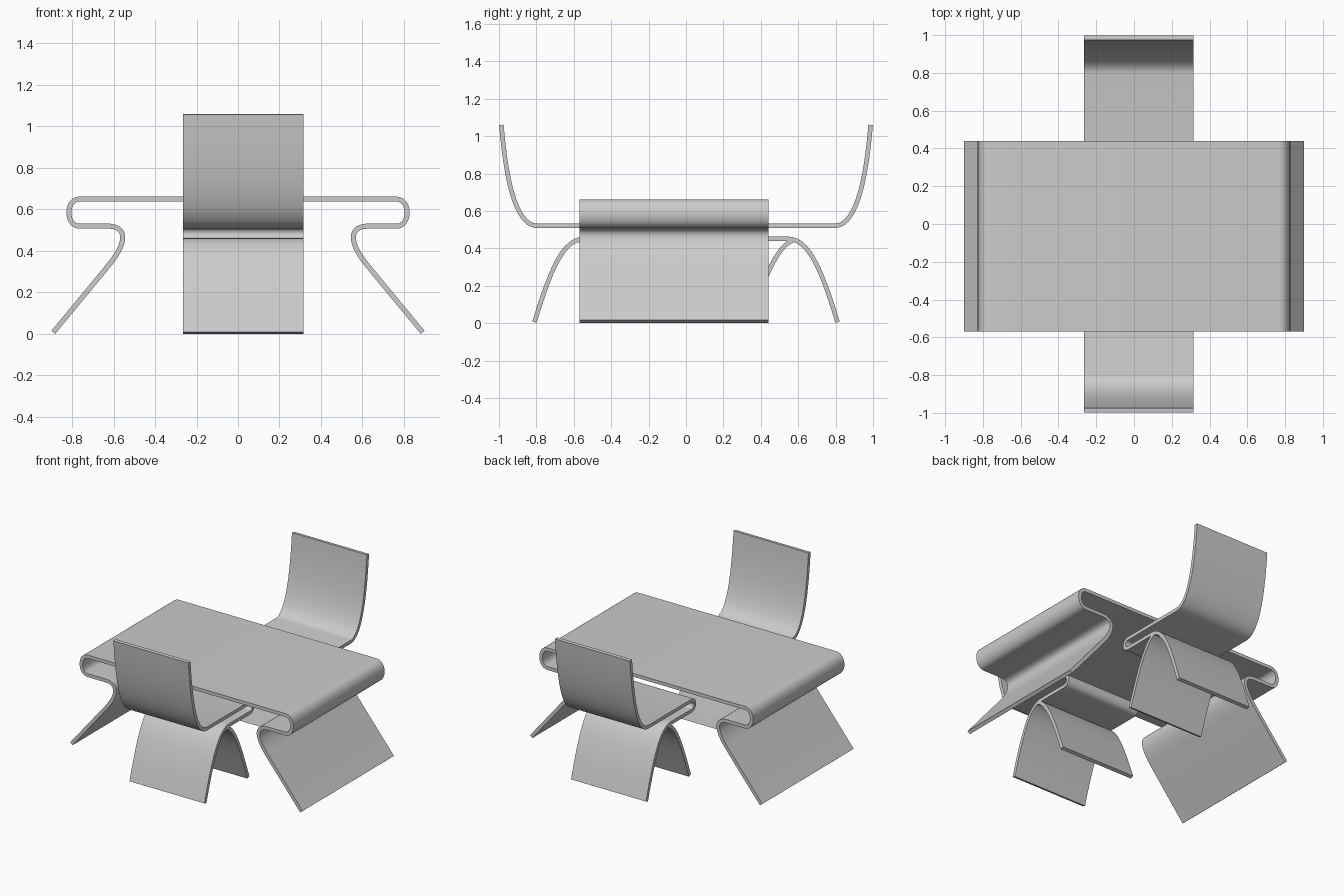
import bpy, bmesh
from mathutils import Vector

if "Cube" in bpy.data.objects:
    bpy.data.objects.remove(bpy.data.objects["Cube"])

THICK = 0.024
mat = bpy.data.materials.new("light grey")
mat.diffuse_color = (0.6, 0.6, 0.6, 1)
mat.use_nodes = True
mat.node_tree.nodes["Principled BSDF"].inputs["Base Color"].default_value = mat.diffuse_color


def bez(p0, p1, p2, p3, n=16):
    """Points of a cubic Bezier bend."""
    out = []
    for i in range(n + 1):
        t = i / n
        u = 1 - t
        out.append(tuple(u**3 * a + 3*u*u*t * b + 3*u*t*t * c + t**3 * d
                         for a, b, c, d in zip(p0, p1, p2, p3)))
    return out


def bent_sheet(name, path, lo, hi, place):
    """Thicken a 2D path and extrude it from lo to hi; place maps (u, v, w) to xyz."""
    pts = []
    for p in map(Vector, path):
        if not pts or (p - pts[-1]).length > 1e-5:
            pts.append(p)
    left, right = [], []
    for i, p in enumerate(pts):
        t = (pts[min(i + 1, len(pts) - 1)] - pts[max(i - 1, 0)])
        if 0 < i < len(pts) - 1:
            t = (pts[i + 1] - p).normalized() + (p - pts[i - 1]).normalized()
        n = Vector((-t.y, t.x)).normalized() * THICK / 2
        left.append(p + n)
        right.append(p - n)
    bm = bmesh.new()
    rows = [[bm.verts.new(place(a.x, a.y, w)) for a, w in
             ((l, lo), (l, hi), (r, hi), (r, lo))] for l, r in zip(left, right)]
    for a, b in zip(rows, rows[1:]):
        for k in range(4):
            m = (k + 1) % 4
            bm.faces.new((a[k], a[m], b[m], b[k]))
    bm.faces.new(rows[0])
    bm.faces.new(rows[-1])
    bmesh.ops.recalc_face_normals(bm, faces=bm.faces)
    me = bpy.data.meshes.new(name)
    bm.to_mesh(me)
    bm.free()
    me.materials.append(mat)
    ob = bpy.data.objects.new(name, me)
    bpy.context.collection.objects.link(ob)
    bpy.ops.object.select_all(action='DESELECT')
    ob.select_set(True)
    bpy.context.view_layer.objects.active = ob
    bpy.ops.object.shade_smooth_by_angle(angle=0.6)
    return ob


# Table: one continuous sheet, rolled at both ends into splayed legs
half = (bez((.765, .65), (.832, .65), (.832, .52), (.765, .52))
        + bez((.63, .52), (.53, .52), (.535, .44), (.62, .335)) + [(.89, .008)])
table_path = [(-x, z) for x, z in reversed(half)] + half
bent_sheet("table", table_path, -.57, .44, lambda u, v, w: (u, w, v))

# Chairs: back, seat, folded edge and outer leg in one sheet, plus an inner leg
chair_path = (bez((.987, 1.06), (.965, .80), (.92, .53), (.80, .52))
              + bez((.315, .52), (.268, .52), (.268, .45), (.315, .45))
              + bez((.53, .45), (.64, .46), (.71, .34), (.81, .005)))
inner_path = bez((.57, .443), (.48, .40), (.42, .24), (.335, .005))
for side, s in (("front", -1), ("back", 1)):
    def place(u, v, w, s=s):
        return (w, s * u, v)
    bent_sheet(side + "_chair", chair_path, -.265, .315, place)
    bent_sheet(side + "_chair_inner_leg", inner_path, -.265, .315, place)
